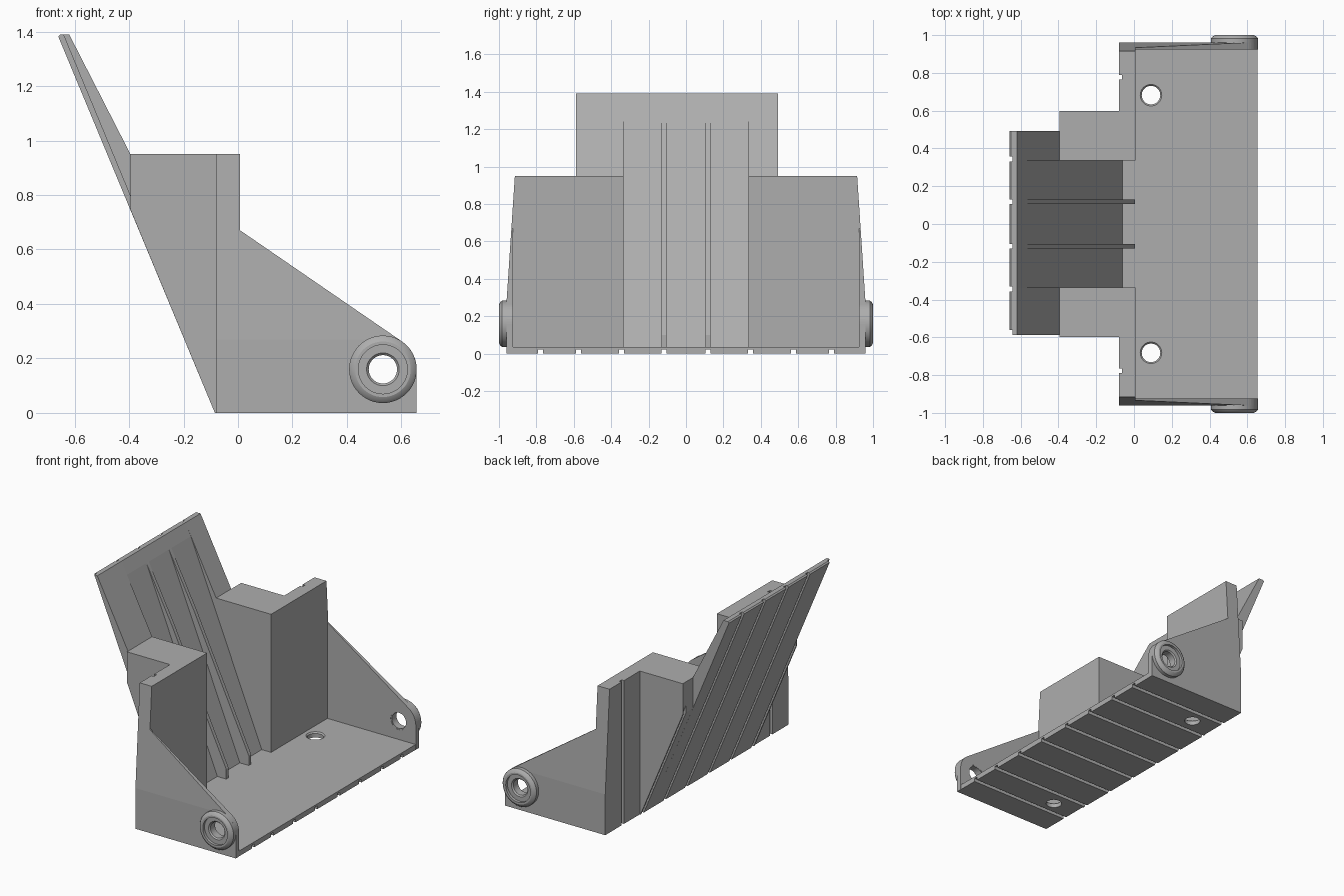
import bpy, bmesh, math
from mathutils import Matrix

if "Cube" in bpy.data.objects:
    bpy.data.objects.remove(bpy.data.objects["Cube"])

grey = bpy.data.materials.new("grey")
grey.diffuse_color = (0.42, 0.42, 0.42, 1)
grey.use_nodes = True
grey.node_tree.nodes["Principled BSDF"].inputs["Base Color"].default_value = grey.diffuse_color
PIN_X, PIN_Z, PIN_R = 0.532, 0.16, 0.124


def finish(name, bm):
    bmesh.ops.recalc_face_normals(bm, faces=bm.faces)
    mesh = bpy.data.meshes.new(name)
    bm.to_mesh(mesh)
    bm.free()
    mesh.materials.append(grey)
    ob = bpy.data.objects.new(name, mesh)
    bpy.context.collection.objects.link(ob)
    return ob


def add_prism(bm, profile, y0, y1):
    """Extrude an (x, z) outline along y."""
    a = [bm.verts.new((x, y0, z)) for x, z in profile]
    b = [bm.verts.new((x, y1, z)) for x, z in profile]
    bm.faces.new(a)
    bm.faces.new(b[::-1])
    for i in range(len(a)):
        j = (i + 1) % len(a)
        bm.faces.new((a[i], b[i], b[j], a[j]))


def prism(name, profile, y0, y1, taper=False):
    bm = bmesh.new()
    add_prism(bm, profile, y0, y1)
    if taper:  # lean the outer face inwards above the pin
        bmesh.ops.bisect_plane(bm, geom=bm.verts[:] + bm.edges[:] + bm.faces[:],
                               plane_co=(0, 0, 0.27), plane_no=(0, 0, 1))
        for v in bm.verts:
            if abs(v.co.y) > 0.95 and v.co.z > 0.27:
                v.co.y -= math.copysign((v.co.z - 0.27) * 0.066, v.co.y)
    return finish(name, bm)


def ring(name, profile, s, n=48):
    """Turn a closed (radius, y) outline around the pin axis."""
    bm = bmesh.new()
    rows = []
    for i in range(n):
        t = 2 * math.pi * i / n
        rows.append([bm.verts.new((PIN_X + r * math.cos(t), s * y, PIN_Z + r * math.sin(t)))
                     for r, y in profile])
    for i in range(n):
        p, q = rows[i], rows[(i + 1) % n]
        for k in range(len(profile)):
            m = (k + 1) % len(profile)
            bm.faces.new((p[k], p[m], q[m], q[k]))
    return finish(name, bm)


def add_cone(bm, r1, r2, depth, centre, rot=None):
    mat = Matrix.Translation(centre)
    if rot:
        mat = mat @ rot
    bmesh.ops.create_cone(bm, cap_ends=True, segments=48, radius1=r1, radius2=r2,
                          depth=depth, matrix=mat)


parts = []

# Floor plate
parts.append(prism("floor_plate", [(-0.08, 0), (0.655, 0), (0.655, 0.035), (-0.08, 0.035)],
                   -0.925, 0.925))

# Sloped back plate: thin in the middle channel, full depth beside it
tip = [(-0.62, 1.39), (-0.652, 1.39), (-0.66, 1.382)]
parts.append(prism("back_channel", [(-0.085, 0), (-0.046, 0), (-0.58, 1.31)] + tip, -0.335, 0.335))
wing = [(-0.085, 0), (0.008, 0), (0.008, 0.95), (-0.395, 0.95)] + tip
parts.append(prism("back_wing_right", wing, 0.335, 0.493))
parts.append(prism("back_wing_left", wing, -0.588, -0.335))

# Outer ends of the solid blocks
block = [(-0.085, 0), (0.008, 0), (0.008, 0.95), (-0.395, 0.95), (-0.395, 0.746)]
parts.append(prism("block_end_right", block, 0.493, 0.598))
parts.append(prism("block_end_left", block, -0.598, -0.588))

# Channel ribs
rib = [(-0.07, 0.03), (0.005, 0.03), (0.005, 0.1), (-0.395, 0.95), (-0.58, 1.31)]
for side, y in (("left", -0.118), ("right", 0.118)):
    prism("channel_rib_" + side, rib, y - 0.0125, y + 0.0125)

# Side cheek outline with rounded front corner
arc = [(PIN_X + PIN_R * math.cos(a), PIN_Z + PIN_R * math.sin(a))
       for a in (math.radians(57) * i / 10 for i in range(11))]
cheek = [(0.008, 0), (PIN_X + PIN_R, 0)] + arc + [(0.008, 0.67)]
wall = [(-0.08, 0), (0.008, 0), (0.008, 0.95), (-0.08, 0.95)]
boss = [(0.124, 0.95), (0.124, 0.983), (0.116, 0.993), (0.102, 1.0), (0.09, 1.0), (0.09, 0.982),
        (0.06, 0.982), (0.052, 0.974), (0.052, 0.926), (0.07, 0.926), (0.07, 0.95)]
cheeks = []
for side, s in (("left", -1), ("right", 1)):
    parts.append(prism("back_wall_" + side, wall, s * 0.598, s * 0.96, taper=True))
    cheeks.append(prism("side_cheek_" + side, cheek, s * 0.925, s * 0.96, taper=True))
    b = ring("pin_boss_" + side, boss, s)
    bpy.context.view_layer.objects.active = b
    b.select_set(True)
    bpy.ops.object.shade_smooth_by_angle(angle=math.radians(25))
    b.select_set(False)

# Cutter for grooves and floor holes
bm = bmesh.new()
slope_cut = [(0.8, -0.05), (0.8, 0.022), (-0.074, 0.022), (-0.667, 1.45), (-0.9, 1.45), (-0.3, -0.05)]
wall_cut = [(0.8, -0.05), (0.8, 0.022), (-0.063, 0.022), (-0.063, 1.0), (-0.2, 1.0), (-0.2, -0.05)]
for y, cut in ((0.118, slope_cut), (0.345, slope_cut), (0.575, slope_cut), (0.777, wall_cut)):
    for s in (-1, 1):
        add_prism(bm, cut, s * y - 0.013, s * y + 0.013)
groove_cutter = finish("groove_cutter", bm)

bm = bmesh.new()
for s in (-1, 1):
    add_cone(bm, 0.049, 0.049, 0.2, (0.09, s * 0.682, 0))
hole_cutter = finish("hole_cutter", bm)

bm = bmesh.new()
for s in (-1, 1):
    add_cone(bm, 0.045, 0.069, 0.024, (0.09, s * 0.682, 0.035))
sink_cutter = finish("sink_cutter", bm)

# Cutter for pin holes
bm = bmesh.new()
add_cone(bm, 0.06, 0.06, 3, (PIN_X, 0, PIN_Z), Matrix.Rotation(math.pi / 2, 4, "X"))
pin_cutter = finish("pin_cutter", bm)


def cut(ob, cutter):
    mod = ob.modifiers.new("cut", "BOOLEAN")
    mod.operation = "DIFFERENCE"
    mod.solver = "EXACT"
    mod.object = cutter
    bpy.context.view_layer.objects.active = ob
    bpy.ops.object.modifier_apply(modifier=mod.name)


for ob in parts:
    cut(ob, groove_cutter)
for c in (hole_cutter, sink_cutter):
    cut(parts[0], c)
for ob in cheeks:
    cut(ob, pin_cutter)
for c in (groove_cutter, hole_cutter, sink_cutter, pin_cutter):
    bpy.data.objects.remove(c)
